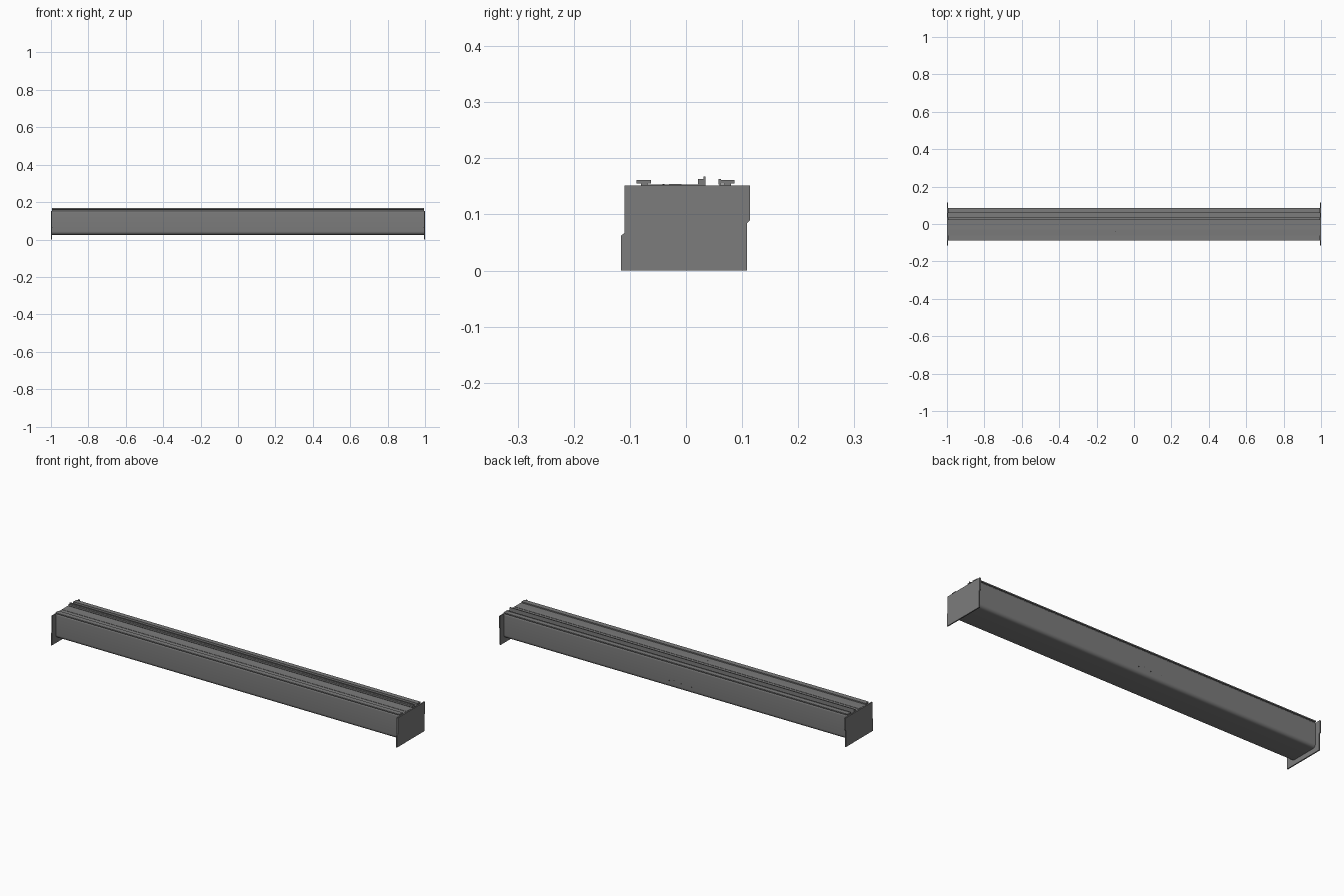
import bpy, bmesh, math

cube = bpy.data.objects.get("Cube")
if cube:
    bpy.data.objects.remove(cube, do_unlink=True)


def make_material(name, value):
    mat = bpy.data.materials.new(name)
    mat.use_nodes = True
    color = (value, value, value, 1)
    mat.diffuse_color = color
    mat.node_tree.nodes["Principled BSDF"].inputs["Base Color"].default_value = color
    return mat


grey = make_material("mid grey", 0.2)
dark = make_material("dark grey", 0.06)


def arc(cy, cz, r, start, steps=8):
    """Quarter arc in the y-z plane, counter-clockwise."""
    angles = [math.radians(start + 90 * i / steps) for i in range(steps + 1)]
    return [(cy + r * math.cos(a), cz + r * math.sin(a)) for a in angles]


def extrude(name, profile, x0, x1, mat=grey):
    """Extrude a closed y-z profile along x."""
    bm = bmesh.new()
    face = bm.faces.new([bm.verts.new((x0, y, z)) for y, z in profile])
    ext = bmesh.ops.extrude_face_region(bm, geom=[face])
    moved = [v for v in ext["geom"] if isinstance(v, bmesh.types.BMVert)]
    bmesh.ops.translate(bm, verts=moved, vec=(x1 - x0, 0, 0))
    bmesh.ops.recalc_face_normals(bm, faces=bm.faces)
    mesh = bpy.data.meshes.new(name)
    bm.to_mesh(mesh)
    bm.free()
    mesh.materials.append(mat)
    mesh.shade_smooth()
    mesh.set_sharp_from_angle(angle=math.radians(30))
    obj = bpy.data.objects.new(name, mesh)
    bpy.context.collection.objects.link(obj)
    return obj


def rect(y0, y1, z0, z1):
    return [(y0, z0), (y1, z0), (y1, z1), (y0, z1)]


# Long housing with rounded edges and a groove along the top
W, BOTTOM, TOP, R, RT = 0.083, 0.025, 0.153, 0.018, 0.008
housing = (arc(-W + R, BOTTOM + R, R, 180)
           + arc(W - R, BOTTOM + R, R, 270)
           + arc(W - RT, TOP - RT, RT, 0)
           + [(0.06, TOP), (0.06, 0.143), (0.035, 0.143), (0.035, TOP)]
           + arc(-W + RT, TOP - RT, RT, 90))
extrude("housing", housing, -0.994, 0.994)

# Flat top rails on narrow necks
for name, y0, y1 in (("front", -0.088, -0.062), ("back", 0.06, 0.086)):
    extrude(name + "_rail", rect(y0, y1, 0.155, 0.161), -0.994, 0.994)
    extrude(name + "_rail_neck", rect(y0 + 0.008, y1 - 0.006, 0.15, 0.156), -0.994, 0.994)
extrude("back_rail_lip", rect(0.058, 0.062, 0.153, 0.163), -0.994, 0.994)

# Stepped middle rail
extrude("middle_rail", [(0.021, 0.155), (0.026, 0.15), (0.035, 0.15), (0.035, 0.168),
                        (0.031, 0.168), (0.031, 0.163), (0.021, 0.163)], -0.994, 0.994)

# Thin centre strip on the top panel
extrude("centre_strip", rect(-0.03, -0.008, 0.152, 0.1545), -0.994, 0.994)

# End plates with offset edges
plate = [(-0.116, 0), (0.109, 0), (0.109, 0.085), (0.114, 0.09), (0.114, 0.152),
         (-0.11, 0.152), (-0.11, 0.067), (-0.116, 0.062)]
for name, side in (("left", 1), ("right", -1)):
    extrude(name + "_end_plate", plate, side * 0.994, side)

# Small fasteners on the back wall and the top panel
for i, (x, z) in enumerate([(0.04, 0.06), (0.01, 0.068), (-0.03, 0.06), (-0.09, 0.06)]):
    extrude(f"back_fastener_{i + 1}", rect(W - 0.001, W + 0.001, z - 0.002, z + 0.002),
            x - 0.002, x + 0.002, dark)
extrude("top_fastener", rect(-0.042, -0.038, TOP - 0.001, TOP + 0.001), -0.102, -0.098, dark)
